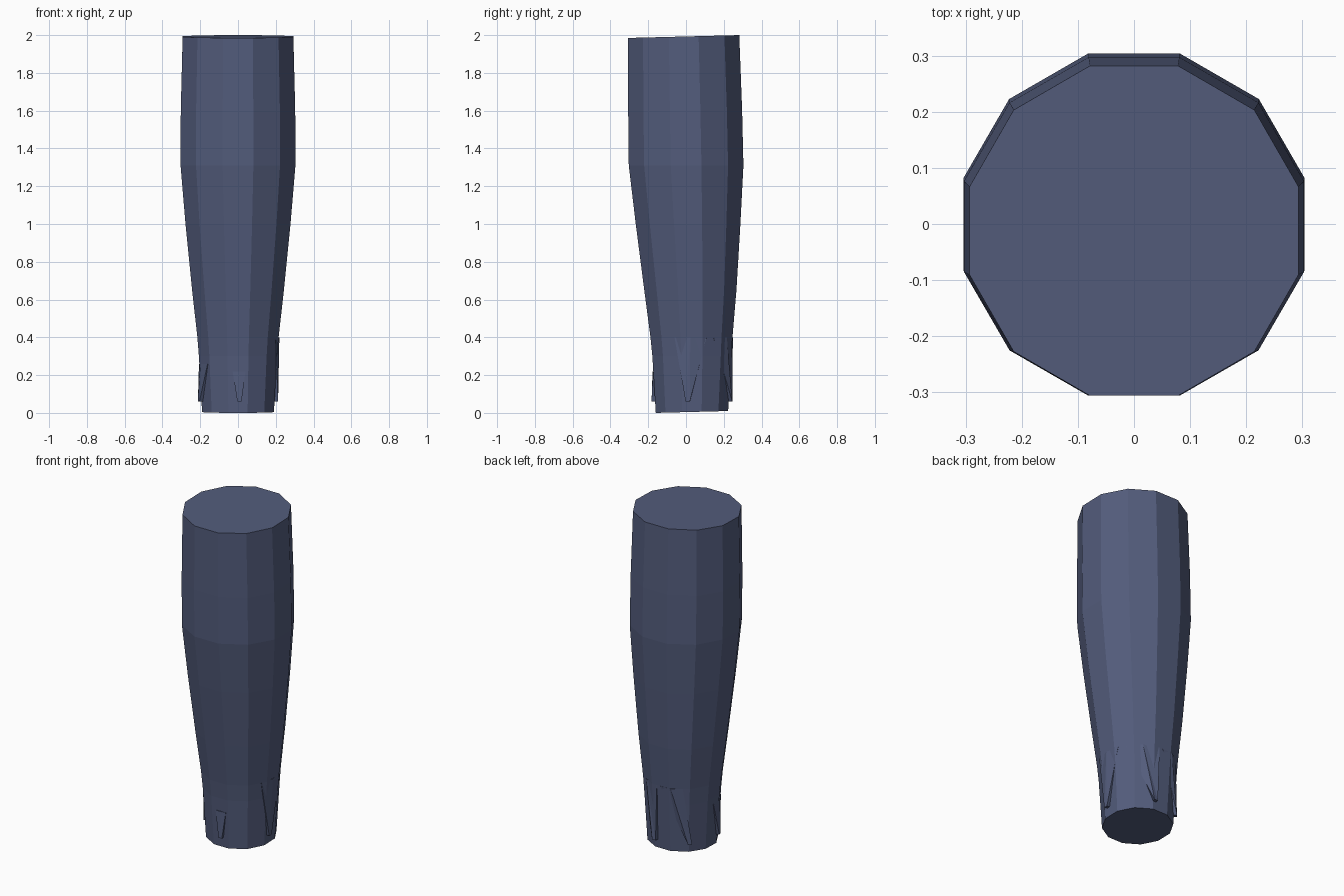
import bpy, bmesh, math

if "Cube" in bpy.data.objects:
    bpy.data.objects.remove(bpy.data.objects["Cube"])

cloth = bpy.data.materials.new("slate_blue")
cloth.diffuse_color = (0.086, 0.107, 0.2, 1)
cloth.use_nodes = True
cloth.node_tree.nodes["Principled BSDF"].inputs["Base Color"].default_value = cloth.diffuse_color

# Leg sections: height, half width in x, front y, back y, tilt (back minus front height)
SECTIONS = [
    (0.005, 0.190, -0.160, 0.223, 0.010),
    (0.30, 0.207, -0.178, 0.240, 0.0),
    (0.40, 0.215, -0.188, 0.246, 0.0),
    (0.65, 0.243, -0.221, 0.267, 0.0),
    (1.00, 0.278, -0.266, 0.288, 0.0),
    (1.31, 0.304, -0.303, 0.304, 0.0),
    (1.60, 0.303, -0.306, 0.297, 0.010),
    (1.9925, 0.293, -0.306, 0.282, 0.015),
]
SIDES = 12


def finish(name, bm):
    bmesh.ops.recalc_face_normals(bm, faces=bm.faces)
    mesh = bpy.data.meshes.new(name)
    bm.to_mesh(mesh)
    bm.free()
    mesh.materials.append(cloth)
    obj = bpy.data.objects.new(name, mesh)
    bpy.context.collection.objects.link(obj)


def section_at(z):
    for a, b in zip(SECTIONS, SECTIONS[1:]):
        if z <= b[0]:
            t = (z - a[0]) / (b[0] - a[0])
            return [p + (q - p) * t for p, q in zip(a, b)]
    return SECTIONS[-1]


def on_leg(degrees, z, out):
    """Point on the twelve-sided leg wall, moved outward by out."""
    _, hx, y0, y1, _ = section_at(z)
    off = math.radians((degrees + 15) % 30 - 15)
    k = 1 / math.cos(off)
    a = math.radians(degrees)
    return ((hx + out) * k * math.cos(a),
            (y0 + y1) / 2 + ((y1 - y0) / 2 + out) * k * math.sin(a), z)


# Tapered leg with slanted ends
bm = bmesh.new()
rings = []
for z, hx, y0, y1, tilt in SECTIONS:
    ring = []
    for i in range(SIDES):
        a = math.radians(15 + 30 * i)
        k = 1 / math.cos(math.radians(15))
        s = k * math.sin(a)
        ring.append(bm.verts.new((hx * k * math.cos(a),
                                  (y0 + y1) / 2 + (y1 - y0) / 2 * s,
                                  z + tilt / 2 * s)))
    rings.append(ring)
for low, high in zip(rings, rings[1:]):
    for i in range(SIDES):
        j = (i + 1) % SIDES
        bm.faces.new((low[i], low[j], high[j], high[i]))
bm.faces.new(rings[0][::-1])
bm.faces.new(rings[-1])
finish("leg", bm)


# Pointed cloth folds that flare out near the hem
def fold(name, left, right, tip, top):
    bm = bmesh.new()
    mid = (left + right) / 2
    outer = [on_leg(left, top, 0.002), on_leg(mid, top, 0.004), on_leg(right, top, 0.002),
             on_leg(tip + 3, 0.06, 0.019), on_leg(tip - 3, 0.06, 0.019)]
    inner = [on_leg(left, top, -0.02), on_leg(mid, top, -0.02), on_leg(right, top, -0.02),
             on_leg(tip + 3, 0.06, -0.02), on_leg(tip - 3, 0.06, -0.02)]
    o = [bm.verts.new(p) for p in outer]
    n = [bm.verts.new(p) for p in inner]
    for ring in (o, n):
        bm.faces.new((ring[0], ring[1], ring[4]))
        bm.faces.new((ring[1], ring[3], ring[4]))
        bm.faces.new((ring[1], ring[2], ring[3]))
    for i in range(5):
        j = (i + 1) % 5
        bm.faces.new((o[i], o[j], n[j], n[i]))
    finish(name, bm)


fold("right_fold", -24, 21, -6, 0.40)
fold("back_fold", 32, 84, 78, 0.40)
fold("back_left_fold", 90, 125, 136, 0.40)
fold("left_fold", 180, 220, 196, 0.26)
fold("front_fold", -98, -79, -88, 0.22)
